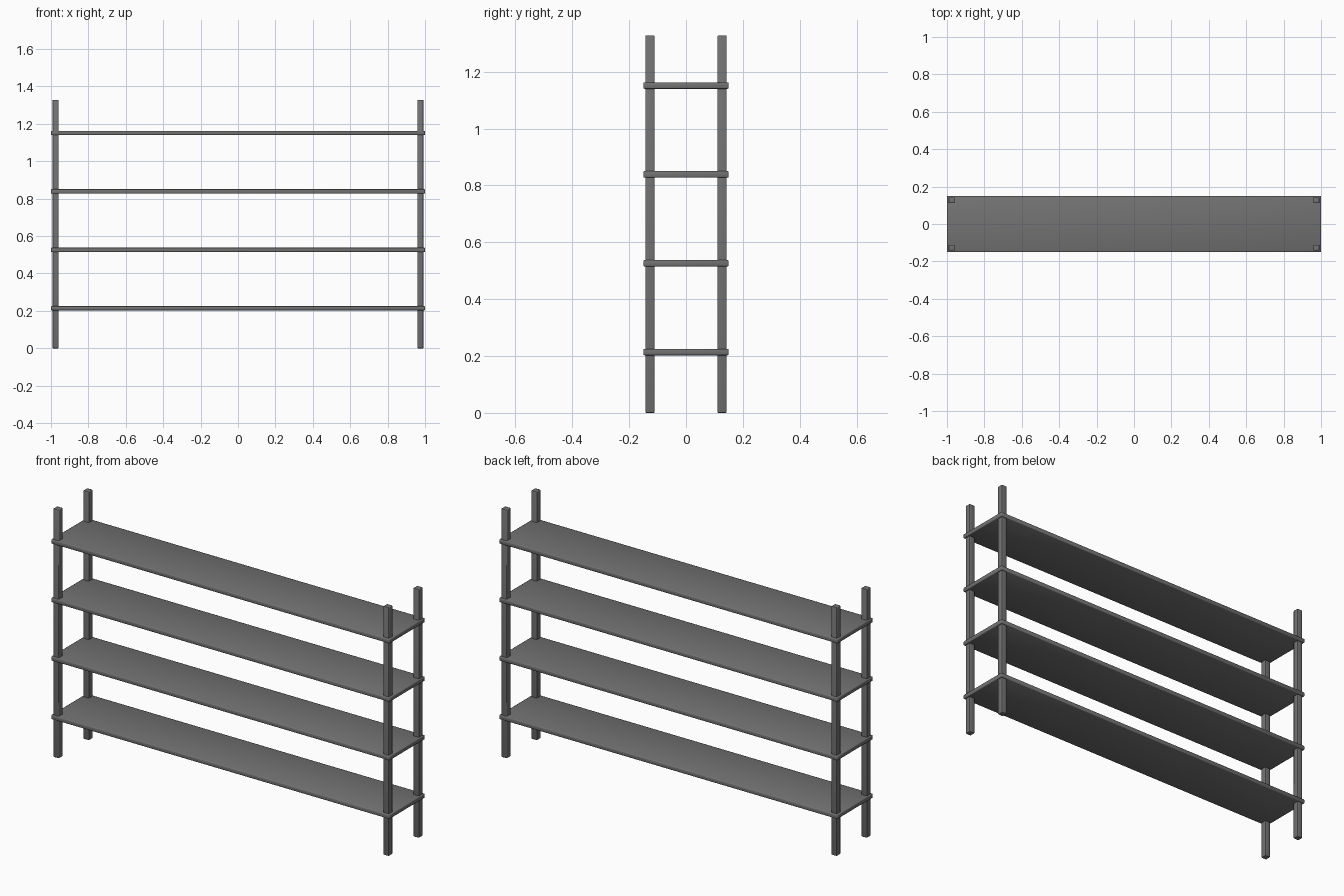
import bpy

if "Cube" in bpy.data.objects:
    bpy.data.objects.remove(bpy.data.objects["Cube"])

POST_H = 1.328
POST_W = 0.032
SHELF_T = 0.023

# Dark grey finish shared by all parts
dark = bpy.data.materials.new("dark_grey")
dark.diffuse_color = (0.17, 0.17, 0.17, 1)
dark.use_nodes = True
dark.node_tree.nodes["Principled BSDF"].inputs["Base Color"].default_value = dark.diffuse_color


def rounded_box(name, size, center, radius):
    """Box with softly rounded, smooth-shaded edges."""
    bpy.ops.mesh.primitive_cube_add(size=1, location=center)
    ob = bpy.context.object
    ob.name = name
    ob.scale = size
    bpy.ops.object.transform_apply(location=False, rotation=False, scale=True)
    ob.data.materials.append(dark)
    bev = ob.modifiers.new("rounded_edges", 'BEVEL')
    bev.width = radius
    bev.segments = 2
    bpy.ops.object.shade_smooth()


# Four corner posts
for sx, side in ((-1, "left"), (1, "right")):
    for sy, depth in ((-1, "front"), (1, "back")):
        rounded_box(f"{depth}_{side}_post", (POST_W, POST_W, POST_H),
                    (sx * 0.975, sy * 0.127, POST_H / 2), 0.003)

# Four evenly spaced shelves, slightly overhanging the posts
for i in range(4):
    rounded_box(f"shelf_{i + 1}", (2.0, 0.30, SHELF_T),
                (0, 0, 0.214 + i * 0.3125), 0.004)
